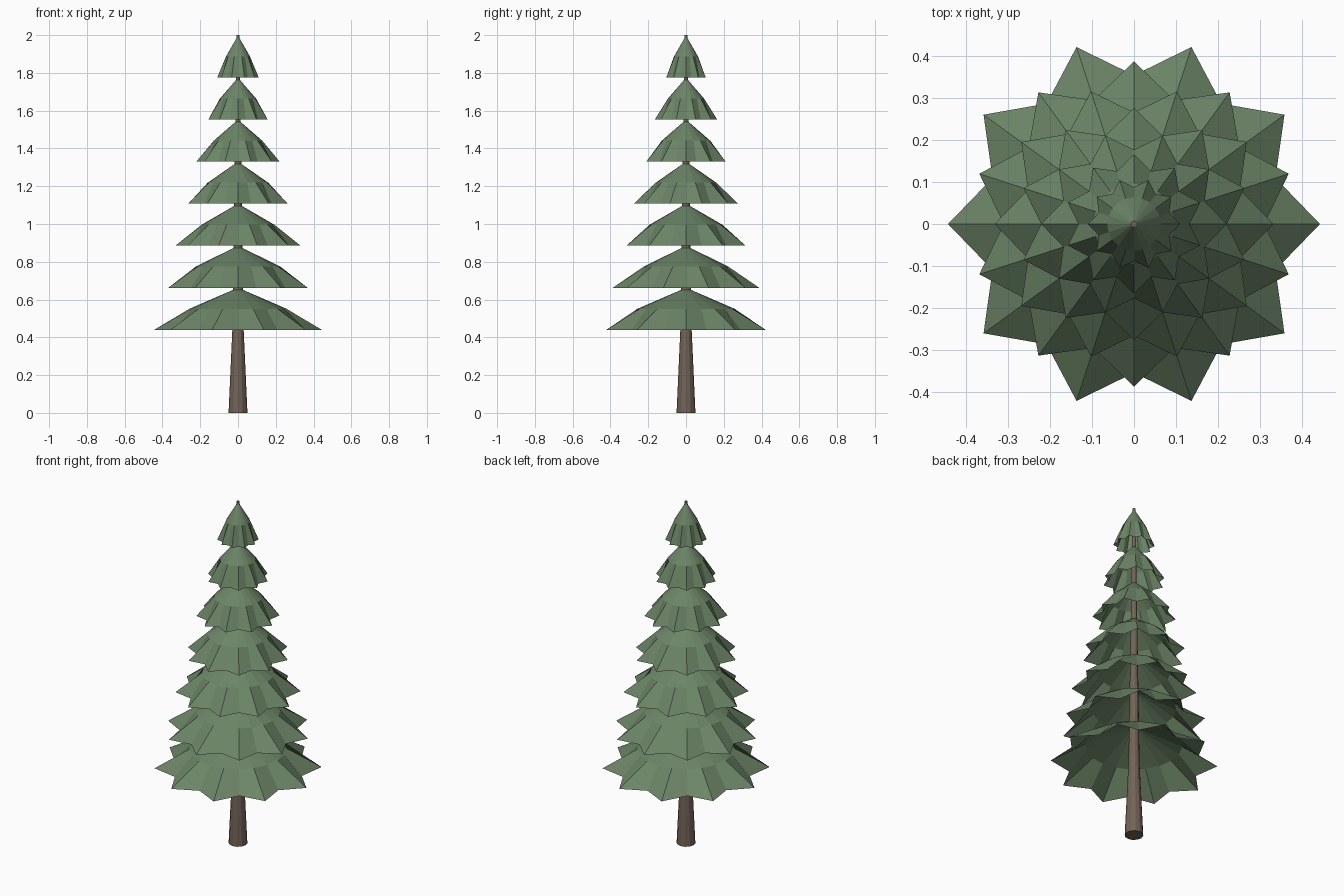
import bpy, bmesh
from math import cos, sin, pi

if "Cube" in bpy.data.objects:
    bpy.data.objects.remove(bpy.data.objects["Cube"])


def material(name, rgb):
    m = bpy.data.materials.new(name)
    m.diffuse_color = (*rgb, 1)
    m.use_nodes = True
    m.node_tree.nodes["Principled BSDF"].inputs["Base Color"].default_value = m.diffuse_color
    return m


green = material("needle green", (0.15, 0.235, 0.135))
brown = material("bark brown", (0.17, 0.125, 0.095))


def ring(bm, z, n, radius, turn=0.0):
    """Ring of n vertices; radius is a function of the index."""
    return [bm.verts.new((radius(i) * cos(turn + 2 * pi * i / n),
                          radius(i) * sin(turn + 2 * pi * i / n), z)) for i in range(n)]


def bridge(bm, low, high):
    n = len(low)
    for i in range(n):
        j = (i + 1) % n
        bm.faces.new((low[i], low[j], high[j], high[i]))


def finish(bm, name, mat):
    me = bpy.data.meshes.new(name)
    bm.to_mesh(me)
    bm.free()
    me.materials.append(mat)
    ob = bpy.data.objects.new(name, me)
    bpy.context.collection.objects.link(ob)


# Trunk: flared at the foot, thin through the foliage
bm = bmesh.new()
rings = [ring(bm, z, 12, lambda i, r=r: r)
         for r, z in ((0.05, 0), (0.03, 0.44), (0.008, 2.0))]
for a, b in zip(rings, rings[1:]):
    bridge(bm, a, b)
bm.faces.new(rings[0][::-1])
bm.faces.new(rings[-1])
finish(bm, "trunk", brown)

# Foliage: seven open skirts with ten-pointed hems, alternately turned
TIERS, POINTS, STEP = 7, 10, 0.2225
for t in range(TIERS):
    r = 0.443 - 0.0555 * t
    z = 0.44 + STEP * t
    turn = (t % 2) * pi / POINTS
    n = POINTS * 2
    bm = bmesh.new()
    hem = ring(bm, z, n, lambda i: r if i % 2 == 0 else r * 0.8, turn)
    mid = ring(bm, z + STEP * 0.5, n, lambda i: r * 0.58, turn)
    bridge(bm, hem, mid)
    apex = bm.verts.new((0, 0, z + STEP))
    for i in range(n):
        bm.faces.new((mid[i], mid[(i + 1) % n], apex))
    finish(bm, f"foliage_tier_{t + 1}", green)
